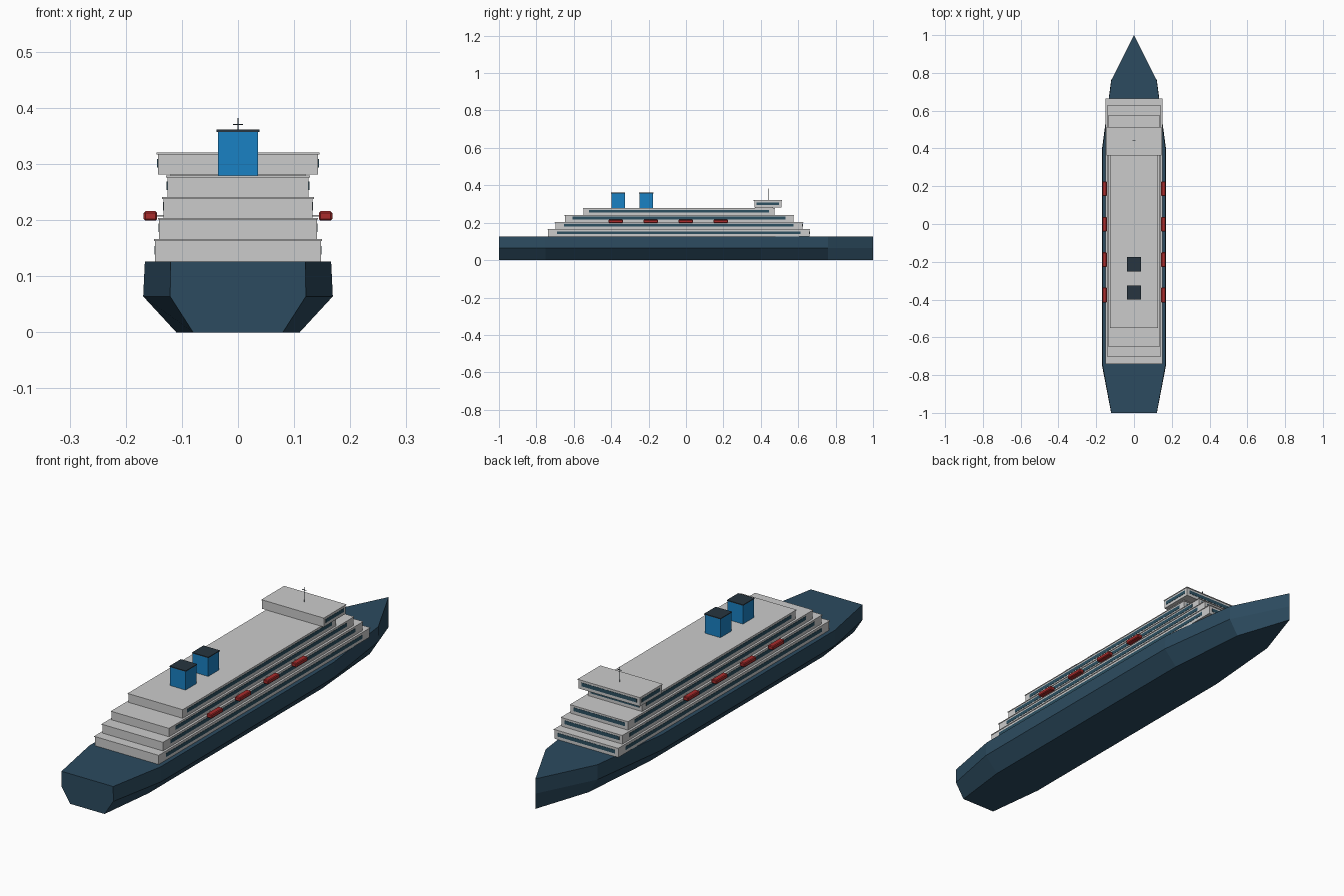
import bpy, bmesh
from mathutils import Vector

if "Cube" in bpy.data.objects:
    bpy.data.objects.remove(bpy.data.objects["Cube"])


def material(name, rgb):
    m = bpy.data.materials.new(name)
    m.diffuse_color = (*rgb, 1)
    m.use_nodes = True
    m.node_tree.nodes["Principled BSDF"].inputs["Base Color"].default_value = m.diffuse_color
    return m


NAVY = material("navy", (0.025, 0.07, 0.115))
BLUE = material("blue", (0.01, 0.22, 0.55))
RED = material("red", (0.4, 0.025, 0.025))
BLACK = material("black", (0.02, 0.035, 0.05))
GLASS = material("glass", (0.025, 0.08, 0.12))


def finish(name, bm, mat=None):
    bmesh.ops.recalc_face_normals(bm, faces=bm.faces)
    me = bpy.data.meshes.new(name)
    bm.to_mesh(me)
    bm.free()
    ob = bpy.data.objects.new(name, me)
    bpy.context.collection.objects.link(ob)
    if mat:
        me.materials.append(mat)
    return ob


def box(name, x, y, z, mat=None, bevel=0):
    """Box from (min, max) pairs."""
    bm = bmesh.new()
    bmesh.ops.create_cube(bm, size=1)
    lo, hi = Vector((x[0], y[0], z[0])), Vector((x[1], y[1], z[1]))
    for v in bm.verts:
        v.co = (lo + hi) / 2 + v.co * (hi - lo)
    if bevel:
        bmesh.ops.bevel(bm, geom=bm.edges[:], offset=bevel, segments=1, affect='EDGES')
    return finish(name, bm, mat)


# Hull: lofted stations (y, half widths at deck, chine and keel)
stations = [(-1, 0.12, 0.121, 0.08), (-0.75, 0.166, 0.169, 0.11),
            (0.4, 0.166, 0.169, 0.11), (0.76, 0.12, 0.121, 0.08), (1, 0, 0, 0)]
bm = bmesh.new()
loops = []
for y, deck, chine, keel in stations:
    half = [(deck, 0.126), (chine, 0.064), (keel, 0)]
    ring = half + [(-w, z) for w, z in reversed(half)]
    loops.append([bm.verts.new((w, y, z)) for w, z in ring])
for a, b in zip(loops, loops[1:]):
    for i in range(6):
        j = (i + 1) % 6
        bm.faces.new((a[i], a[j], b[j], b[i]))
bm.faces.new(loops[0])
bmesh.ops.remove_doubles(bm, verts=bm.verts, dist=1e-5)
bmesh.ops.dissolve_degenerate(bm, edges=bm.edges, dist=1e-5)
finish("hull", bm, NAVY)


# Superstructure tier: walls, roof slab, side and forward windows
def tier(name, w, y0, y1, z0, z1, inset):
    box(name + "_walls", (-w, w), (y0, y1), (z0, z1 - 0.003))
    box(name + "_roof", (-w - 0.002, w + 0.002), (y0 - 0.003, y1 + 0.003), (z1 - 0.003, z1))
    zw = (z0 + 0.013, z0 + 0.028)
    for s, side in ((1, "right"), (-1, "left")):
        xs = sorted((s * (w - 0.002), s * (w + 0.001)))
        box(f"{name}_{side}_windows", xs, (y0 + inset, y1 - inset), zw, GLASS)
    box(name + "_forward_windows", (-w * 0.9, w * 0.9), (y1 - 0.002, y1 + 0.001), zw, GLASS)


tier("first_deck", 0.148, -0.738, 0.661, 0.126, 0.166, 0.048)
tier("second_deck", 0.141, -0.699, 0.624, 0.166, 0.204, 0.048)
tier("third_deck", 0.133, -0.648, 0.575, 0.204, 0.241, 0.042)
tier("fourth_deck", 0.126, -0.547, 0.472, 0.241, 0.279, 0.028)
tier("bridge", 0.143, 0.365, 0.51, 0.281, 0.32, 0.012)
box("bridge_base", (-0.12, 0.12), (0.37, 0.465), (0.278, 0.282))

# Funnels with caps
for n, y in (("aft", -0.363), ("forward", -0.213)):
    box(n + "_funnel", (-0.036, 0.036), (y - 0.036, y + 0.036), (0.278, 0.357), BLUE)
    box(n + "_funnel_cap", (-0.038, 0.038), (y - 0.038, y + 0.038), (0.357, 0.361), BLACK)

# Lifeboats along both sides
for i in range(4):
    y = -0.376 + i * 0.1875
    for s, side in ((1, "right"), (-1, "left")):
        xs = sorted((s * 0.144, s * 0.168))
        box(f"{side}_lifeboat_{i + 1}", xs, (y - 0.039, y + 0.039), (0.199, 0.216), RED, 0.003)
        # Davit joining the boat to the wall
        xd = sorted((s * 0.13, s * 0.15))
        box(f"{side}_davit_{i + 1}", xd, (y - 0.002, y + 0.002), (0.206, 0.209))

# Mast and yard
box("mast", (-0.001, 0.001), (0.439, 0.441), (0.319, 0.382), BLACK)
box("mast_yard", (-0.009, 0.009), (0.439, 0.441), (0.369, 0.371), BLACK)
